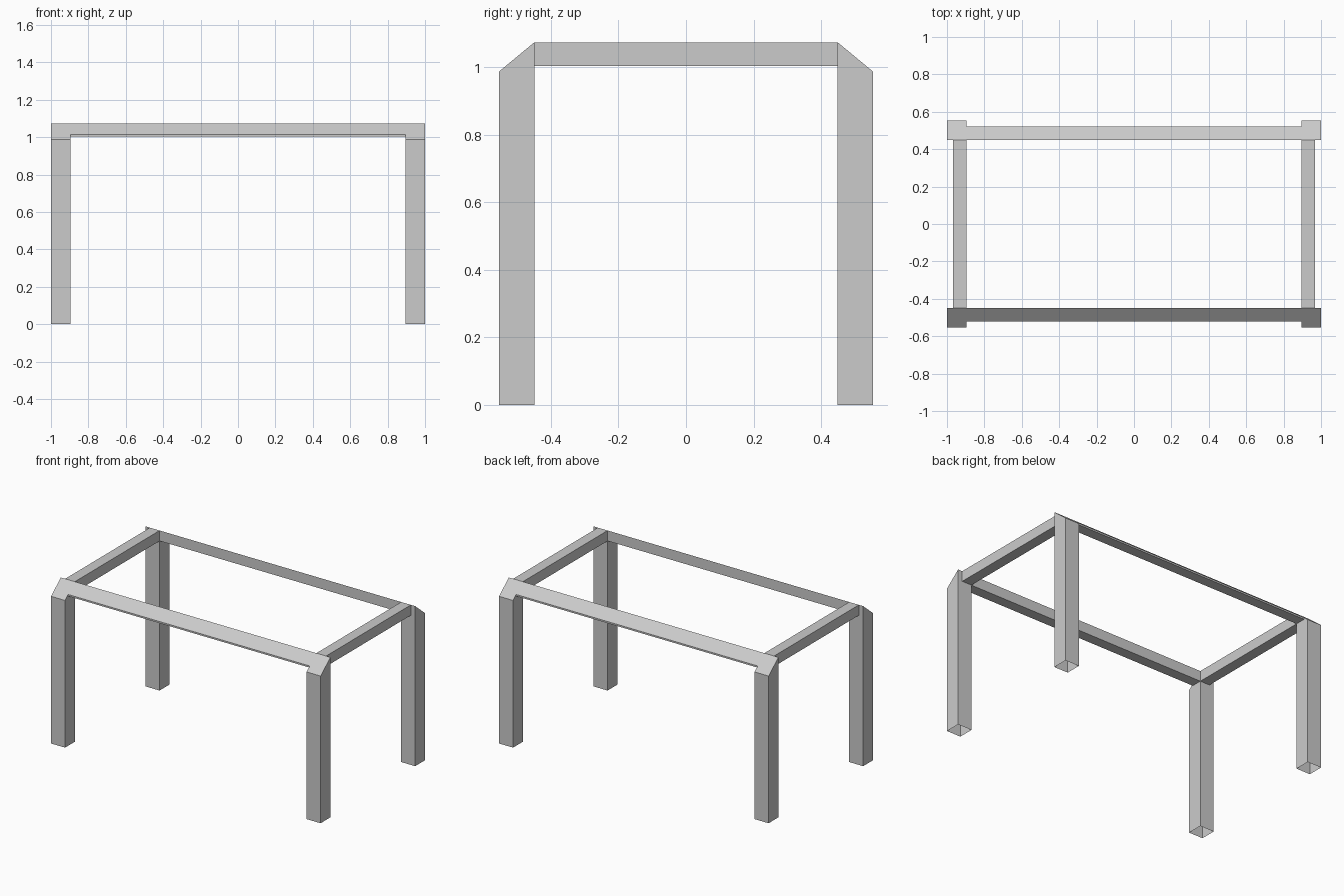
import bpy, bmesh
from mathutils import Vector

if "Cube" in bpy.data.objects:
    bpy.data.objects.remove(bpy.data.objects["Cube"])

X_OUT, X_IN = 1.0, 0.896      # leg extents in x
Y_OUT, Y_IN = 0.553, 0.449    # leg extents in y
RAIL_X, RAIL_Y = 0.968, 0.52  # outer faces of the rails
TOP, SHOULDER, UNDER = 1.073, 0.987, 1.003


def slope(y):
    """Height of the slanted top at distance y from the centre."""
    return TOP + (SHOULDER - TOP) * (y - Y_IN) / (Y_OUT - Y_IN)


def extrude(name, start, end, skip=None):
    """Skin two matching outlines. With skip, that side stays open and the ends are capped."""
    bm = bmesh.new()
    a = [bm.verts.new(p) for p in start]
    b = [bm.verts.new(p) for p in end]
    n = len(a)
    for i in range(n):
        j = (i + 1) % n
        if i != skip:
            bm.faces.new((a[i], a[j], b[j], b[i]))
    if skip is not None:
        bm.faces.new(a)
        bm.faces.new(b)
    # point the normals away from the part's own centre
    centre = sum((v.co for v in a + b), Vector()) / (2 * n)
    bm.normal_update()
    for f in bm.faces:
        if f.normal.dot(f.calc_center_median() - centre) < 0:
            f.normal_flip()
    mesh = bpy.data.meshes.new(name)
    bm.to_mesh(mesh)
    bm.free()
    bpy.context.collection.objects.link(bpy.data.objects.new(name, mesh))


# Hollow legs with slanted tops and open feet
leg = [(Y_OUT, 0), (Y_IN, 0), (Y_IN, TOP), (Y_OUT, SHOULDER)]
for sx, side in ((-1, "left"), (1, "right")):
    for sy, end in ((-1, "front"), (1, "back")):
        extrude(f"{end}_{side}_leg",
                [(sx * X_IN, sy * y, z) for y, z in leg],
                [(sx * X_OUT, sy * y, z) for y, z in leg], skip=0)

# Long rails, sloping outward in line with the leg tops
rail = [(Y_IN, UNDER), (Y_IN, TOP), (RAIL_Y, slope(RAIL_Y)), (RAIL_Y, UNDER)]
for sy, end in ((-1, "front"), (1, "back")):
    extrude(f"{end}_rail",
            [(-X_IN, sy * y, z) for y, z in rail],
            [(X_IN, sy * y, z) for y, z in rail])

# Square side rails
box = [(X_IN, UNDER), (X_IN, TOP), (RAIL_X, TOP), (RAIL_X, UNDER)]
for sx, side in ((-1, "left"), (1, "right")):
    extrude(f"{side}_rail",
            [(sx * x, -Y_IN, z) for x, z in box],
            [(sx * x, Y_IN, z) for x, z in box])
